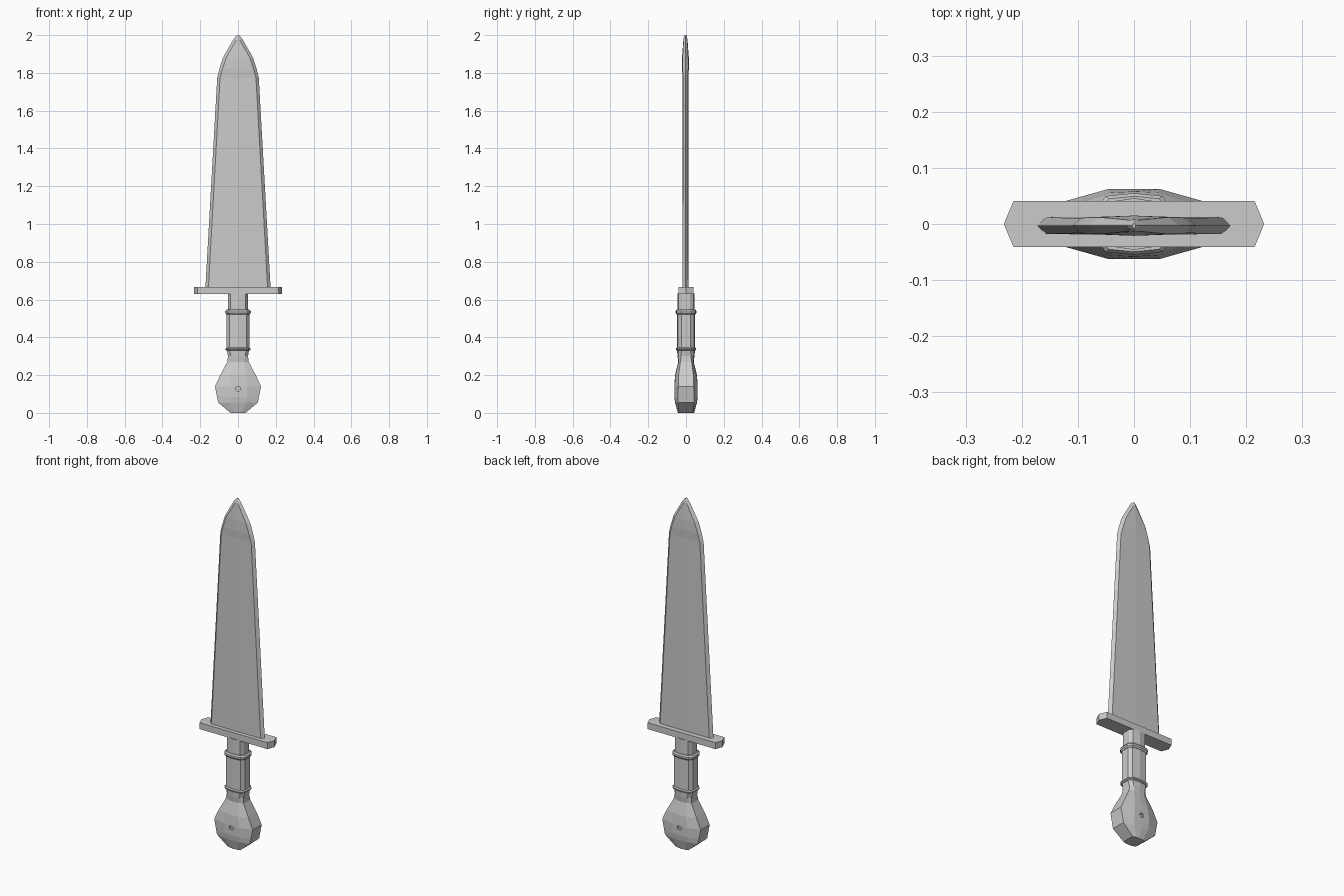
import bpy, bmesh, math

if "Cube" in bpy.data.objects:
    bpy.data.objects.remove(bpy.data.objects["Cube"])


def loft(name, sections):
    """Skin a stack of closed (x, y, z) sections and cap both ends."""
    bm = bmesh.new()
    rings = [[bm.verts.new(p) for p in s] for s in sections]
    n = len(rings[0])
    for a, b in zip(rings, rings[1:]):
        for i in range(n):
            j = (i + 1) % n
            bm.faces.new((a[i], a[j], b[j], b[i]))
    bm.faces.new(rings[0][::-1])
    bm.faces.new(rings[-1])
    bmesh.ops.remove_doubles(bm, verts=bm.verts, dist=0.0005)
    bmesh.ops.recalc_face_normals(bm, faces=bm.faces)
    me = bpy.data.meshes.new(name)
    bm.to_mesh(me)
    bm.free()
    ob = bpy.data.objects.new(name, me)
    bpy.context.collection.objects.link(ob)
    return ob


def oval(z, w, r, f, t, c):
    """Ten-sided section: side (w, r), face edge (f, t), centre ridge c."""
    half = [(w, -r), (w, r), (f, t), (0, c), (-f, t)]
    return [(x, y, z) for x, y in half] + [(-x, -y, z) for x, y in half]


def blade_section(z, w, f, t, c, y0=-0.003):
    pts = [(w, 0), (f, t), (0, c), (-f, t), (-w, 0), (-f, -t), (0, -c), (f, -t)]
    return [(x, y + y0, z) for x, y in pts]


# Blade with bevelled cutting edges and a slightly swollen point
loft("blade", [blade_section(*s) for s in (
    (0.655, 0.173, 0.157, 0.015, 0.016),
    (1.775, 0.110, 0.095, 0.013, 0.015),
    (1.82, 0.099, 0.083, 0.015, 0.018),
    (1.88, 0.080, 0.063, 0.015, 0.018),
    (1.975, 0.026, 0.009, 0.010, 0.011),
    (1.992, 0.013, 0.003, 0.007, 0.008),
    (2.00, 0.003, 0.001, 0.005, 0.005))])

# Cross guard with pointed ends
guard = [(0.215, -0.041), (0.232, 0), (0.215, 0.041),
         (-0.215, 0.041), (-0.232, 0), (-0.215, -0.041)]
loft("guard", [[(x, y, z) for x, y in guard] for z in (0.63, 0.667)])

# Grip collar and grip
loft("collar", [oval(z, 0.053, 0.022, 0.041, 0.040, 0.046) for z in (0.54, 0.632)])
loft("grip", [oval(z, 0.060, 0.024, 0.045, 0.043, 0.048) for z in (0.335, 0.535)])

# Raised rings at both ends of the grip
for name, z, h, s in (("upper_ring", 0.534, 0.013, 1.0), ("lower_ring", 0.338, 0.008, 0.98)):
    loft(name, [oval(z + dz * h, *(v * s * k for v in (0.068, 0.027, 0.050, 0.050, 0.055)))
                for dz, k in ((-1, 0.90), (-0.4, 1), (0.4, 1), (1, 0.90))])

# Flared pommel
pommel = loft("pommel", [oval(*s) for s in (
    (0.003, 0.040, 0.036, 0.020, 0.041, 0.043),
    (0.055, 0.105, 0.042, 0.045, 0.056, 0.058),
    (0.085, 0.111, 0.042, 0.047, 0.061, 0.062),
    (0.14, 0.122, 0.041, 0.047, 0.062, 0.062),
    (0.20, 0.094, 0.039, 0.042, 0.056, 0.058),
    (0.27, 0.057, 0.030, 0.032, 0.039, 0.041),
    (0.30, 0.053, 0.026, 0.038, 0.042, 0.045),
    (0.34, 0.060, 0.024, 0.045, 0.043, 0.048))])
low = min(v.co.z for v in pommel.data.vertices)
for v in pommel.data.vertices:
    if v.co.z < low + 0.001:
        v.co.z = 0

# Small round dimple in each pommel face
for side in (-1, 1):
    bpy.ops.mesh.primitive_cylinder_add(vertices=8, radius=0.013, depth=0.04,
                                        location=(0, side * 0.07, 0.127),
                                        rotation=(math.pi / 2, 0, 0))
    cutter = bpy.context.object
    cutter.name = "dimple_cutter"
    mod = pommel.modifiers.new("dimple", 'BOOLEAN')
    mod.object = cutter
    mod.operation = 'DIFFERENCE'
    mod.solver = 'EXACT'
    cutter.hide_render = True
    cutter.display_type = 'WIRE'
